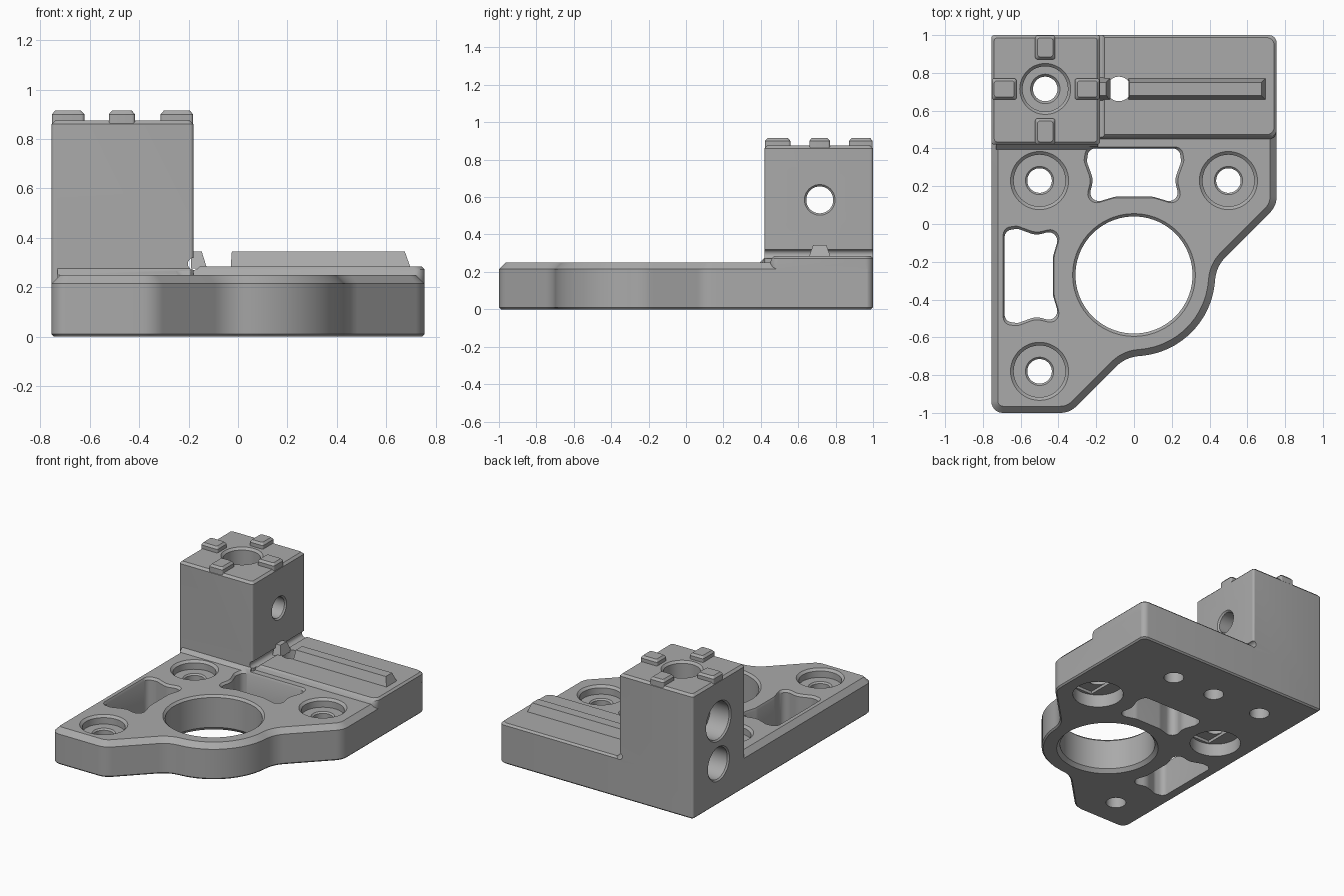
import bpy, bmesh
from math import sin, cos, pi, radians, tan
from mathutils import Vector

cube = bpy.data.objects.get("Cube")
if cube:
    bpy.data.objects.remove(cube, do_unlink=True)

grey = bpy.data.materials.new("plain grey")
grey.use_nodes = True
COLOUR = (0.4, 0.4, 0.4, 1)
grey.diffuse_color = COLOUR
grey.node_tree.nodes["Principled BSDF"].inputs["Base Color"].default_value = COLOUR


# ---------- helpers ----------
def loft(name, rings, chamfers=()):
    """Capped solid through rings of 3D points; chamfers = (height, width) of cap edges."""
    bm = bmesh.new()
    loops = [[bm.verts.new(p) for p in ring] for ring in rings]
    n = len(loops[0])
    for a, b in zip(loops, loops[1:]):
        for i in range(n):
            j = (i + 1) % n
            bm.faces.new((a[i], a[j], b[j], b[i]))
    bm.faces.new(loops[0])
    bm.faces.new(loops[-1])
    bmesh.ops.recalc_face_normals(bm, faces=bm.faces)
    for z, width in chamfers:
        rim = [e for e in bm.edges if all(abs(v.co.z - z) < 1e-5 for v in e.verts)]
        bmesh.ops.bevel(bm, geom=rim, offset=width, segments=1, affect='EDGES')
    mesh = bpy.data.meshes.new(name)
    bm.to_mesh(mesh)
    bm.free()
    mesh.materials.append(grey)
    obj = bpy.data.objects.new(name, mesh)
    bpy.context.collection.objects.link(obj)
    return obj


def rounded(corners, steps=6):
    """Closed outline from (x, y, radius) corners."""
    out = []
    for i, (x, y, r) in enumerate(corners):
        p = Vector((x, y))
        if r == 0:
            out.append(p)
            continue
        a = (Vector(corners[i - 1][:2]) - p).normalized()
        b = (Vector(corners[(i + 1) % len(corners)][:2]) - p).normalized()
        half = a.angle(b) / 2
        mid = p + (a + b).normalized() * (r / sin(half))
        start, end = p + a * (r / tan(half)) - mid, p + b * (r / tan(half)) - mid
        turn = start.angle_signed(end)
        for k in range(steps + 1):
            t = -turn * k / steps
            out.append(mid + Vector((start.x * cos(t) - start.y * sin(t),
                                     start.x * sin(t) + start.y * cos(t))))
    return out


def flat(points, z):
    return [(p[0], p[1], z) for p in points]


def rect(x0, x1, y0, y1, z, r=0.0):
    return flat(rounded([(x0, y0, r), (x1, y0, r), (x1, y1, r), (x0, y1, r)]), z)


def lathe(name, a, b, profile, axis='z', sides=48):
    """Round solid; profile = (radius, position along the axis)."""
    rings = []
    for r, t in profile:
        pts = [(a + r * cos(2 * pi * i / sides), b + r * sin(2 * pi * i / sides)) for i in range(sides)]
        place = {'z': lambda u, v: (u, v, t), 'x': lambda u, v: (t, u, v), 'y': lambda u, v: (u, t, v)}[axis]
        rings.append([place(u, v) for u, v in pts])
    return loft(name, rings)


def combine(target, tool, operation='DIFFERENCE'):
    mod = target.modifiers.new("combine", 'BOOLEAN')
    mod.operation, mod.object, mod.solver = operation, tool, 'EXACT'
    bpy.context.view_layer.objects.active = target
    bpy.ops.object.modifier_apply(modifier=mod.name)
    bpy.data.objects.remove(tool, do_unlink=True)


W, TOP, STEP, ROOF = 0.755, 0.25, 0.285, 0.875
TX, TY = -0.47, 0.715          # tower axis
HOLE_Y = -0.27                 # centre of the large opening

# ---------- base plate ----------
arc = [(0.43 * cos(radians(d)), HOLE_Y + 0.43 * sin(radians(d)), 0) for d in range(-85, -4, 5)]
outline = rounded([(-W, -1, 0.06), (-0.34, -1, 0.12), (-0.045, -0.705, 0.19), *arc,
                   (0.435, -0.225, 0.19), (W, 0.095, 0.12), (W, 0.97, 0), (-W, 0.97, 0)])
body = loft("bracket_body", [flat(outline, 0), flat(outline, TOP)], [(TOP, 0.035), (0, 0.01)])

# ---------- raised rear deck, tower and its foot ----------
deck = loft("deck", [rect(-0.4, W - 0.01, 0.48, 0.99, 0, 0.04), rect(-0.4, W, 0.47, 1, 0.01, 0.04),
                     rect(-0.4, W, 0.45, 1, TOP, 0.04), rect(-0.4, W, 0.46, 1, 0.272, 0.04),
                     rect(-0.4, W - 0.013, 0.473, 0.987, STEP, 0.04)])
combine(body, deck, 'UNION')
tower = loft("tower", [rect(-W + i, -0.18 - i, 0.42 + i, 1 - i, z, 0.015)
                       for i, z in ((0.01, 0), (0, 0.01), (0, ROOF - 0.015), (0.015, ROOF))])
combine(body, tower, 'UNION')
foot = loft("foot", [rect(-0.73, -0.19, 0.395, 0.5, 0.2), rect(-0.73, -0.19, 0.395, 0.5, TOP),
                     rect(-0.73, -0.19, 0.425, 0.5, 0.28)])
combine(body, foot, 'UNION')

# relief groove where the tower meets the deck
combine(body, lathe("relief", -0.178, 0.295, [(0.025, 0.4), (0.025, 1.1)], 'y', 16))

# ---------- large round opening ----------
combine(body, lathe("opening", 0, HOLE_Y, [(0.35, -0.02), (0.31, 0.025), (0.31, TOP - 0.015),
                                           (0.335, TOP + 0.01)], sides=72))

# ---------- waisted slots ----------
half = [(0.24, 0.4, 0.04), (0.25, 0.33, 0.05), (0.215, 0.235, 0.1), (0.25, 0.1, 0.045), (0.1, 0.145, 0.08)]
mirrored = [(-x, y, r) for x, y, r in reversed(half)]
slot = rounded(half + mirrored)
mid = Vector((0, 0.27))
wide = [mid + (p - mid) * 1.12 for p in slot]
slots = [lambda p: (p[0], p[1]), lambda p: (-p[1] - 0.285, p[0] - 0.275)]
for turn in slots:
    rings = [flat([turn(p) for p in pts], z)
             for pts, z in ((slot, -0.1), (slot, TOP - 0.015), (wide, TOP + 0.015))]
    combine(body, loft("slot", rings))

# ---------- counterbored mounting holes ----------
for x, y, pocket in ((-0.5, 0.23, True), (0.5, 0.23, True), (-0.5, -0.78, False)):
    combine(body, lathe("bolt_hole", x, y, [(0.065, -0.1), (0.065, 0.18), (0.075, 0.19), (0.137, 0.19),
                                            (0.137, TOP - 0.015), (0.165, TOP + 0.01)]))
    if pocket:
        combine(body, lathe("pocket", x, y, [(0.165, -0.1), (0.165, 0.09)]))
        combine(body, loft("bridge", [rect(x - 0.065, x + 0.065, y - 0.145, y + 0.145, z) for z in (0.05, 0.11)]))

# ---------- tower bores ----------
combine(body, lathe("top_bore", TX, TY, [(0.065, -0.1), (0.065, 0.715), (0.078, 0.73), (0.12, 0.73),
                                         (0.12, ROOF - 0.015), (0.145, ROOF + 0.01)]))
combine(body, lathe("cross_bore", TY, 0.585, [(0.15, -W - 0.01), (0.13, -W + 0.01), (0.13, -0.6), (0.072, -0.6),
                                              (0.072, -0.19), (0.087, -0.175)], 'x'))
combine(body, lathe("lower_bore", TY, 0.285, [(0.13, -W - 0.01), (0.11, -W + 0.01), (0.11, -0.56)], 'x'))
combine(body, lathe("deck_hole", -0.08, TY, [(0.065, -0.1), (0.065, 0.5)]))
combine(body, lathe("blind_hole", 0.26, TY, [(0.065, -0.1), (0.065, 0.2)]))

# ---------- key rail on the deck ----------
for name, x0, x1, cut0, cut1 in (("long_key_rail", -0.03, 0.7, 0.005, 0.025),
                                 ("short_key_rail", -0.19, -0.125, 0, 0.022)):
    loft(name, [rect(x0, x1, 0.655, 0.775, STEP - 0.01),
                rect(x0 + cut0, x1 - cut1, 0.68, 0.75, 0.345)])

# ---------- locating tabs on the tower ----------
for name, x0, x1, y0, y1 in (("front_tab", -0.525, -0.415, 0.42, 0.56), ("back_tab", -0.525, -0.415, 0.87, 1),
                             ("right_tab", -W, -0.62, 0.657, 0.772), ("left_tab", -0.315, -0.18, 0.657, 0.772)):
    loft(name, [rect(x0 + i, x1 - i, y0 + i, y1 - i, z, 0.012)
                for i, z in ((0.002, 0.85), (0.002, 0.9), (0.015, 0.915))])

# ---------- shading ----------
for obj in bpy.context.scene.objects:
    obj.select_set(obj.type == 'MESH')
bpy.context.view_layer.objects.active = body
bpy.ops.object.shade_smooth_by_angle(angle=radians(28))
